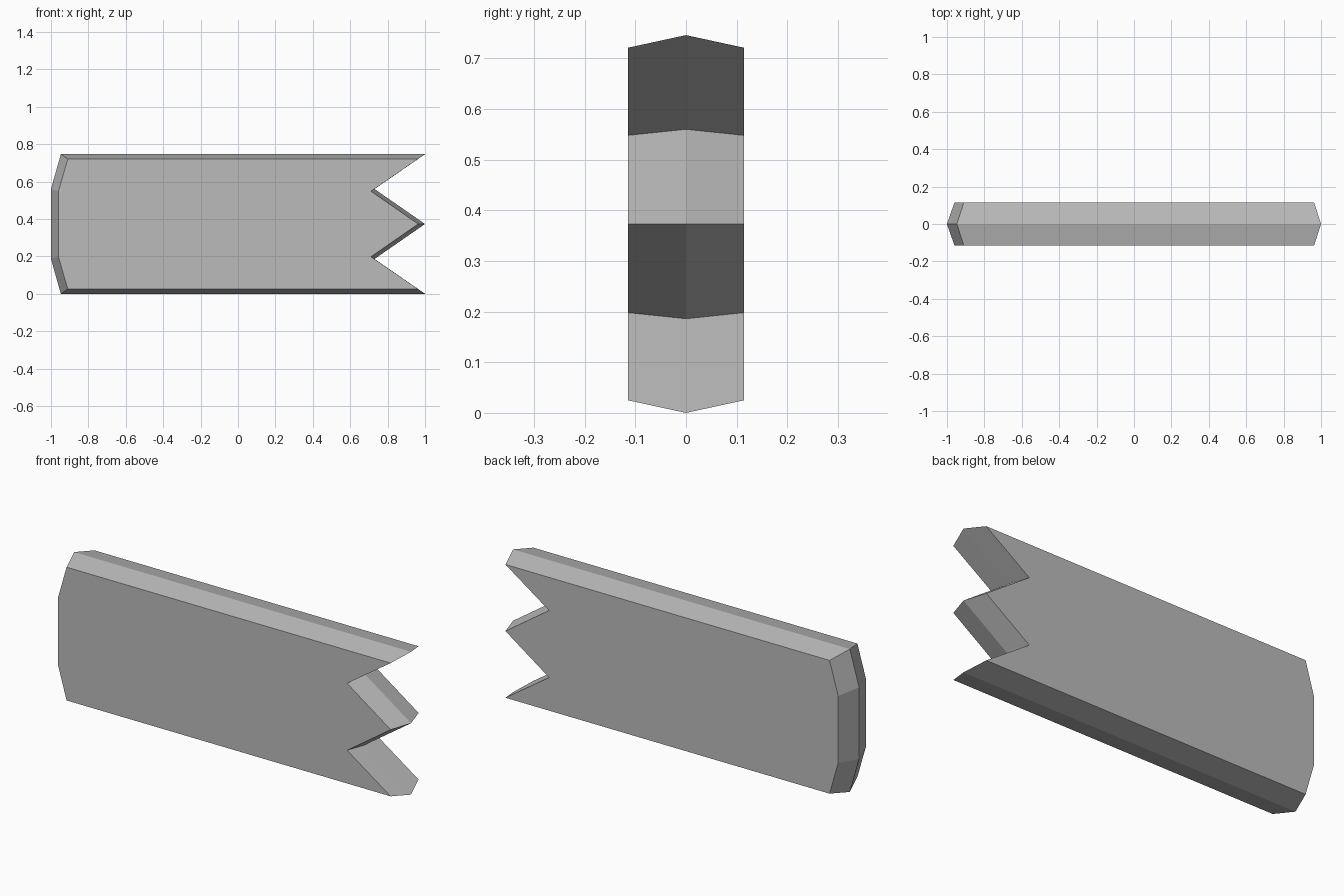
import bpy
import bmesh

cube = bpy.data.objects.get("Cube")
if cube:
    bpy.data.objects.remove(cube, do_unlink=True)

MID = 0.373          # height of the plank's centre line
HALF_DEPTH = 0.115

grey = bpy.data.materials.new("grey")
grey.use_nodes = True
colour = (0.5, 0.5, 0.5, 1)
grey.diffuse_color = colour
grey.node_tree.nodes["Principled BSDF"].inputs["Base Color"].default_value = colour


def outline(upper):
    """Close a profile by mirroring its upper half below the centre line.
    The last point is the middle tooth tip, which lies on that line."""
    points = upper + [(x, -h) for x, h in reversed(upper[:-1])]
    return [(x, MID + h) for x, h in points]


# Upper halves from the blunt end to the middle tooth: (x, height above centre)
rim = outline([(-1, 0.187), (-0.947, 0.373), (1, 0.373), (0.73, 0.187), (1, 0)])
face = outline([(-0.96, 0.175), (-0.91, 0.348), (0.963, 0.348), (0.711, 0.175), (0.963, 0)])

# Plank: front face, wide middle rim, back face
bm = bmesh.new()
loops = [[bm.verts.new((x, y, z)) for x, z in profile]
         for profile, y in ((face, -HALF_DEPTH), (rim, 0), (face, HALF_DEPTH))]
for a, b in zip(loops, loops[1:]):
    for i in range(len(a)):
        j = (i + 1) % len(a)
        bm.faces.new((a[i], a[j], b[j], b[i]))
bm.faces.new(loops[0])
bm.faces.new(loops[-1])
bmesh.ops.recalc_face_normals(bm, faces=bm.faces)

mesh = bpy.data.meshes.new("broken_plank")
bm.to_mesh(mesh)
bm.free()
mesh.materials.append(grey)
plank = bpy.data.objects.new("broken_plank", mesh)
bpy.context.collection.objects.link(plank)
